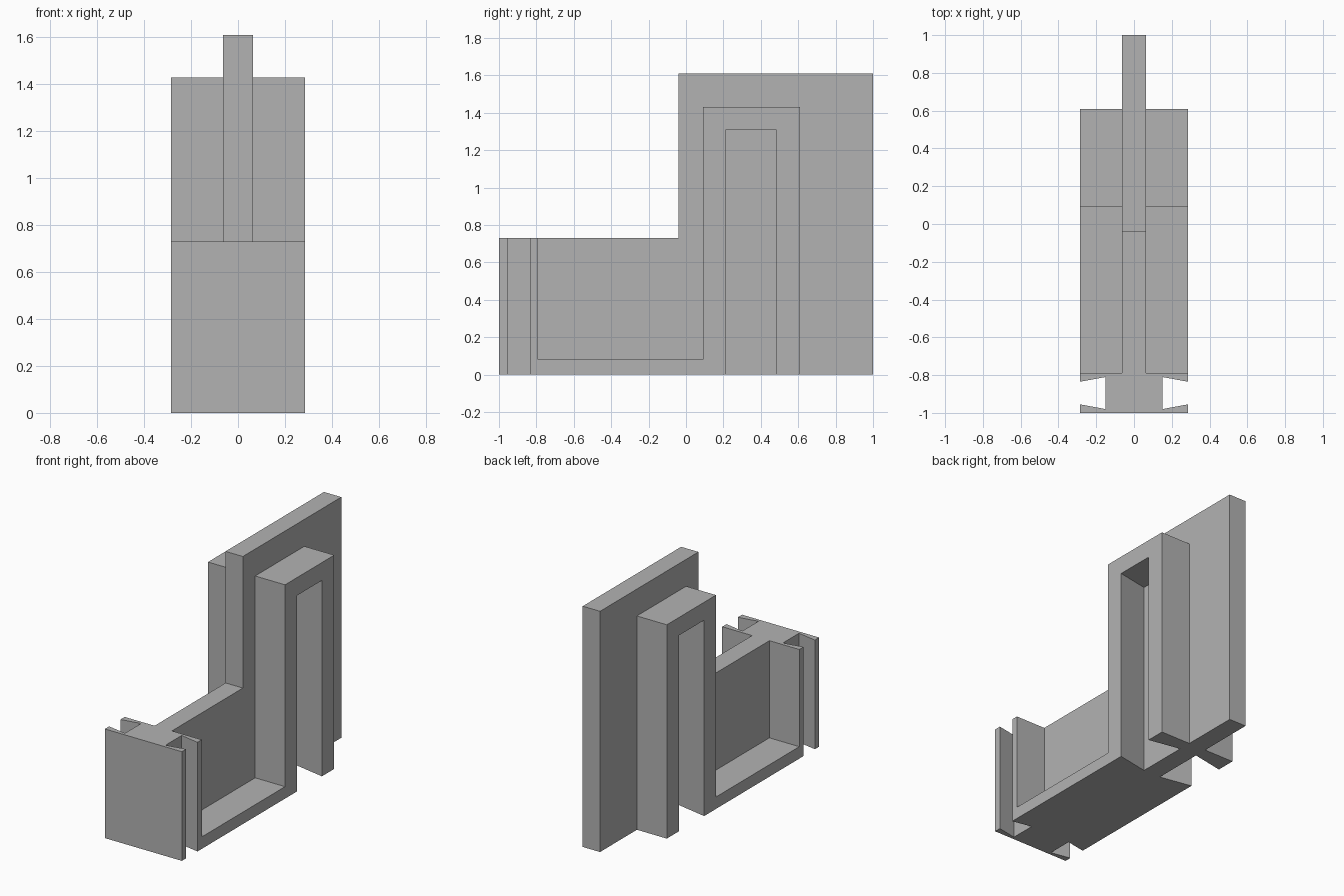
import bpy
import bmesh

old = bpy.data.objects.get("Cube")
if old:
    bpy.data.objects.remove(old, do_unlink=True)

# Single plain grey
GREY = (0.45, 0.45, 0.45, 1.0)
grey = bpy.data.materials.new("plain_grey")
grey.use_nodes = True
grey.diffuse_color = GREY
grey.node_tree.nodes["Principled BSDF"].inputs["Base Color"].default_value = GREY


def loft(name, start, end):
    """Solid between two matching outlines of 3D points."""
    bm = bmesh.new()
    a = [bm.verts.new(p) for p in start]
    b = [bm.verts.new(p) for p in end]
    bm.faces.new(a)
    bm.faces.new(b)
    for i in range(len(a)):
        j = (i + 1) % len(a)
        bm.faces.new((a[i], a[j], b[j], b[i]))
    bmesh.ops.recalc_face_normals(bm, faces=bm.faces)
    mesh = bpy.data.meshes.new(name)
    bm.to_mesh(mesh)
    bm.free()
    mesh.materials.append(grey)
    obj = bpy.data.objects.new(name, mesh)
    bpy.context.collection.objects.link(obj)
    return obj


HALF = 0.285    # half width of the whole body
WEB = 0.064     # half thickness of the centre web
LOW = 0.73      # height of the front section
FRONT = -0.79   # back face of the dovetail connector

# Centre web: low at the front, tall at the back
web = [(FRONT, 0), (1, 0), (1, 1.61), (-0.04, 1.61), (-0.04, LOW), (FRONT, LOW)]
loft("centre_web", [(-WEB, y, z) for y, z in web], [(WEB, y, z) for y, z in web])

# Front connector: plate with a dovetail groove down each side
half = [(HALF, -1), (HALF, -0.955), (0.15, -0.98),
        (0.15, -0.81), (HALF, -0.835), (HALF, FRONT)]
plan = half + [(-x, y) for x, y in reversed(half)]
loft("dovetail_connector", [(x, y, 0) for x, y in plan], [(x, y, LOW) for x, y in plan])

# Side channels: thin floor running into an upright arch,
# whose slot widens toward the web (third value is that shift)
channel = [(FRONT, 0, 0), (0.215, 0, -0.042), (0.215, 1.31, -0.042),
           (0.48, 1.31, 0.042), (0.48, 0, 0.042), (0.61, 0, 0),
           (0.61, 1.43, 0), (0.09, 1.43, 0), (0.09, 0.08, 0), (FRONT, 0.08, 0)]
for side, s in (("left", 1), ("right", -1)):
    loft(side + "_channel",
         [(s * WEB, y + shift, z) for y, z, shift in channel],
         [(s * HALF, y, z) for y, z, shift in channel])
